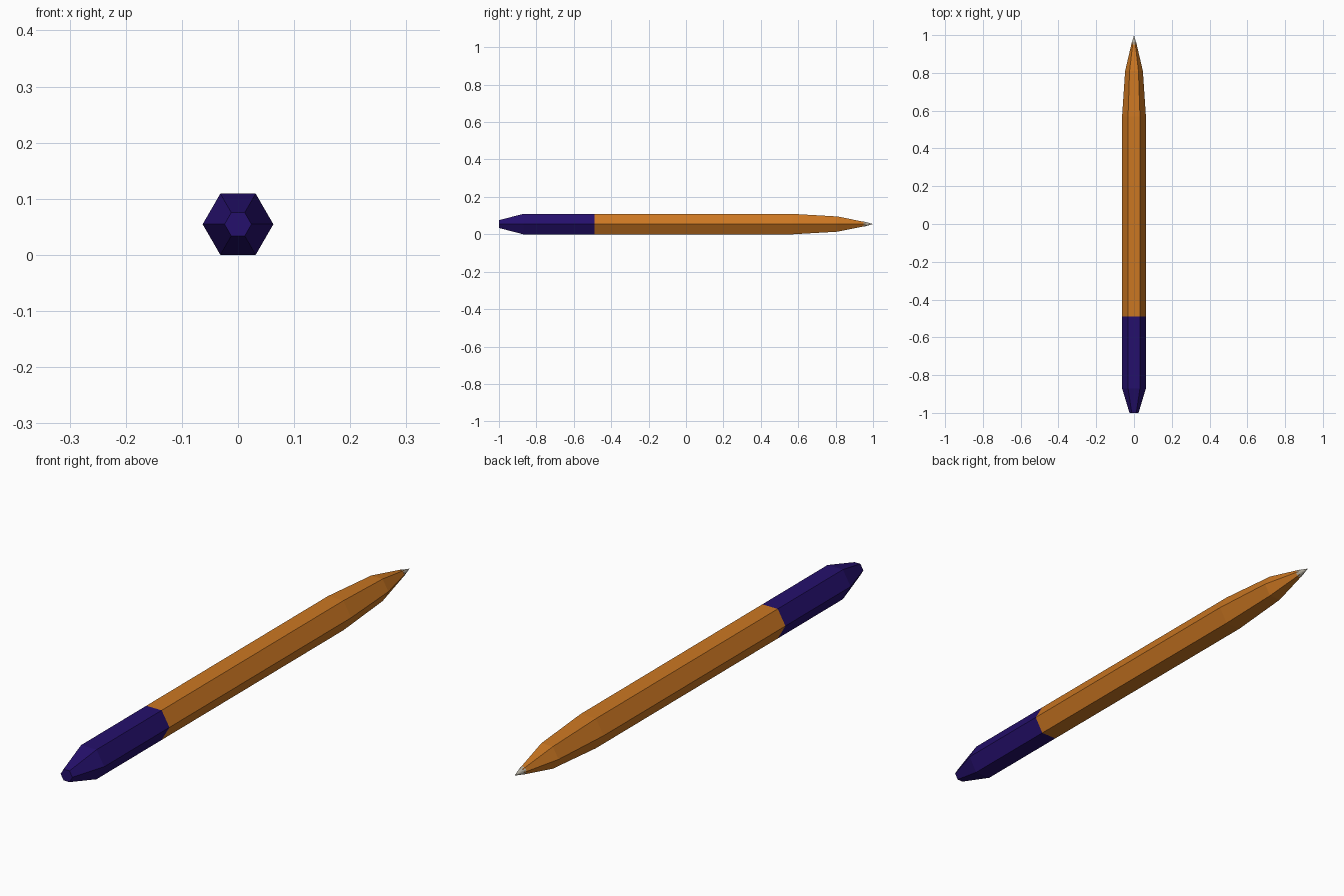
import bpy, bmesh, math

if "Cube" in bpy.data.objects:
    bpy.data.objects.remove(bpy.data.objects["Cube"])

R = 0.063
ZC = R * math.cos(math.pi / 6)  # lower flat rests on the ground


def material(name, rgb):
    m = bpy.data.materials.new(name)
    m.diffuse_color = (*rgb, 1.0)
    m.use_nodes = True
    m.node_tree.nodes["Principled BSDF"].inputs["Base Color"].default_value = m.diffuse_color
    return m


def loft(name, profile, sides, mat):
    """Skin rings given as (y, radius) along the y axis; radius 0 makes a point."""
    bm = bmesh.new()
    rings = []
    for y, r in profile:
        n = sides if r > 0 else 1
        rings.append([bm.verts.new((r * math.cos(math.tau * i / sides), y,
                                    ZC + r * math.sin(math.tau * i / sides)))
                      for i in range(n)])
    for a, b in zip(rings, rings[1:]):
        for i in range(sides):
            j = (i + 1) % sides
            if len(b) == 1:
                bm.faces.new((a[i], a[j], b[0]))
            else:
                bm.faces.new((a[i], a[j], b[j], b[i]))
    for ring in (rings[0], rings[-1]):
        if len(ring) > 1:
            bm.faces.new(ring)
    bmesh.ops.recalc_face_normals(bm, faces=bm.faces)
    me = bpy.data.meshes.new(name)
    bm.to_mesh(me)
    bm.free()
    me.materials.append(mat)
    ob = bpy.data.objects.new(name, me)
    bpy.context.collection.objects.link(ob)
    return ob


orange = material("orange", (0.60, 0.185, 0.016))
purple = material("dark purple", (0.018, 0.005, 0.15))
grey = material("warm grey", (0.45, 0.42, 0.35))

# Hexagonal barrel narrowing in two steps to the point
loft("barrel", [(-0.49, R), (0.57, R), (0.81, 0.047), (0.96, 0.012)], 6, orange)
# Hexagonal end cap with a tapered butt
loft("end_cap", [(-1.0, 0.024), (-0.87, R), (-0.49, R)], 6, purple)
# Small writing point
loft("writing_tip", [(0.95, 0.014), (1.0, 0.0)], 12, grey)
